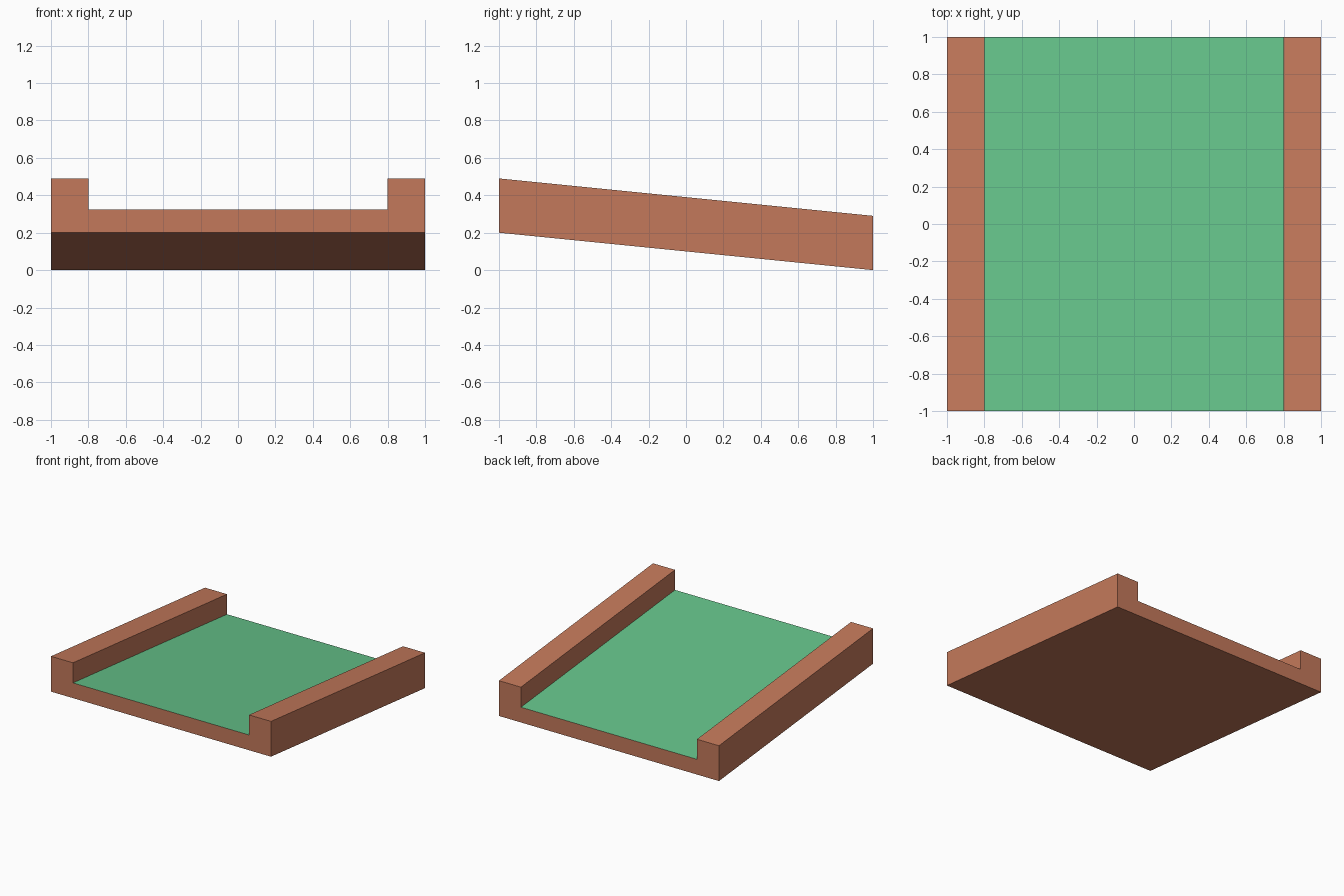
import bpy, bmesh

if "Cube" in bpy.data.objects:
    bpy.data.objects.remove(bpy.data.objects["Cube"])


def material(name, srgb):
    m = bpy.data.materials.new(name)
    lin = [((c / 255 + 0.055) / 1.055) ** 2.4 for c in srgb]
    m.diffuse_color = (*lin, 1)
    m.use_nodes = True
    m.node_tree.nodes["Principled BSDF"].inputs["Base Color"].default_value = m.diffuse_color
    return m


wood = material("brown wood", (196, 121, 91))
turf = material("green turf", (102, 196, 139))

# U-shaped channel cross-section (x, height above underside)
half = [(1, 0), (1, 0.29), (0.8, 0.29), (0.8, 0.125)]
profile = half + [(-x, z) for x, z in reversed(half)]
RISE = 0.2  # front end is lifted by this much

bm = bmesh.new()
section = bm.faces.new([bm.verts.new((x, -1, z + RISE)) for x, z in profile])

# Sheared extrusion running down to the back
ext = bmesh.ops.extrude_face_region(bm, geom=[section], use_keep_orig=True)
back = [v for v in ext["geom"] if isinstance(v, bmesh.types.BMVert)]
bmesh.ops.translate(bm, verts=back, vec=(0, 2, -RISE))
bmesh.ops.recalc_face_normals(bm, faces=bm.faces)

# Turf on the channel floor: the upward face between the walls
for f in bm.faces:
    centre = f.calc_center_median()
    if f.normal.z > 0.5 and abs(centre.x) < 0.1:
        f.material_index = 1

mesh = bpy.data.meshes.new("sloped_channel")
bm.to_mesh(mesh)
bm.free()
mesh.materials.append(wood)
mesh.materials.append(turf)
bpy.context.collection.objects.link(bpy.data.objects.new("sloped_channel", mesh))
